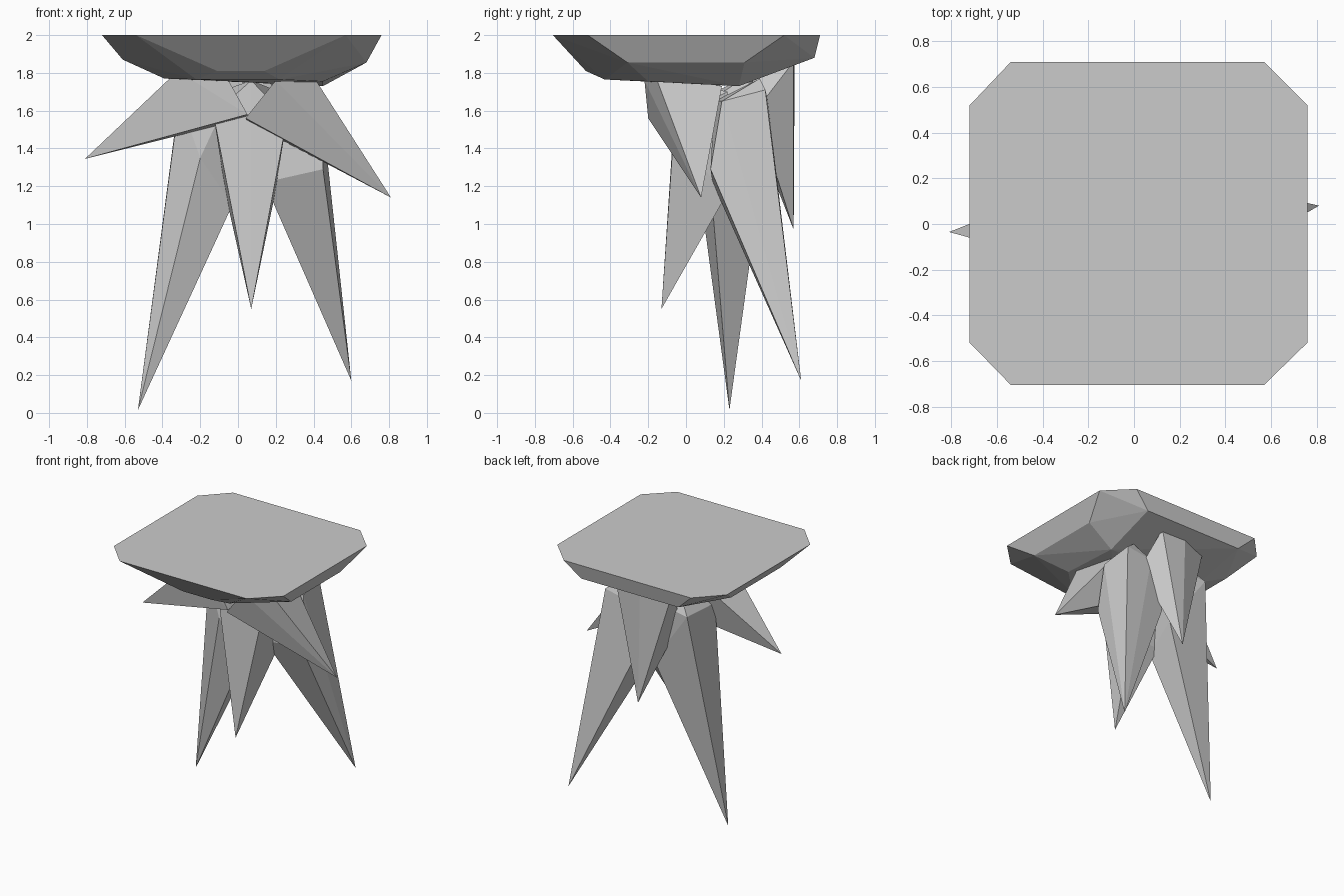
import bpy, bmesh

def rock(name, pts):
    """Flat-faced convex chunk wrapped around a few corner points."""
    bm = bmesh.new()
    for p in pts:
        bm.verts.new(p)
    res = bmesh.ops.convex_hull(bm, input=bm.verts[:])
    loose = [v for v in bm.verts if not v.link_faces]
    bmesh.ops.delete(bm, geom=loose, context='VERTS')
    bmesh.ops.dissolve_limit(bm, angle_limit=0.02, verts=bm.verts[:], edges=bm.edges[:])
    bmesh.ops.recalc_face_normals(bm, faces=bm.faces[:])
    me = bpy.data.meshes.new(name)
    bm.to_mesh(me)
    bm.free()
    ob = bpy.data.objects.new(name, me)
    bpy.context.collection.objects.link(ob)
    return ob

# Platform: chamfered square top, tapering underside
top = [(x, y, 2) for y in (-0.705, 0.71) for x in (-0.54, 0.57)]
top += [(x, y, 2) for x in (-0.72, 0.76) for y in (-0.52, 0.52)]
middle = [(-0.11, -0.53, 1.81), (0.14, -0.53, 1.81),
          (0.68, -0.31, 1.855), (0.68, 0.31, 1.855),
          (0.44, 0.68, 1.88), (-0.41, 0.68, 1.88),
          (-0.61, 0.31, 1.87), (-0.61, -0.31, 1.87)]
bottom = [(-0.22, -0.43, 1.765), (0.22, -0.43, 1.765), (0.45, -0.2, 1.755),
          (0.45, 0.28, 1.73), (-0.39, 0.28, 1.77), (-0.39, -0.2, 1.77)]
rock("platform", top + middle + bottom)

# Splayed side spikes
rock("left_side_spike", [(-0.81, -0.035, 1.345), (-0.32, -0.17, 1.81), (-0.32, 0.16, 1.79),
     (-0.05, -0.2, 1.76), (0.05, -0.2, 1.58), (0.05, 0.15, 1.56), (-0.05, 0.15, 1.76)])
rock("right_side_spike", [(0.81, 0.08, 1.14), (0.4, -0.16, 1.78), (0.36, 0.19, 1.73),
     (0.2, -0.22, 1.76), (0.04, -0.2, 1.56), (0.05, 0.15, 1.54), (0.2, 0.17, 1.74)])

# Downward spikes
rock("front_spike", [(0.07, -0.13, 0.55), (-0.13, -0.06, 1.58), (0.26, -0.06, 1.56),
     (-0.06, 0.2, 1.13), (0.19, 0.2, 1.13), (-0.1, 0.22, 1.7), (0.22, 0.22, 1.7),
     (0.07, -0.05, 1.76)])
rock("right_long_spike", [(0.6, 0.61, 0.17), (0.41, 0.42, 1.71), (0.44, 0.19, 1.65),
     (0.45, 0.13, 1.29), (0.12, 0.46, 1.27), (0.2, 0.43, 1.67),
     (0.14, 0.14, 1.22), (0.18, 0.15, 1.65), (0.33, 0.39, 1.77)])
rock("left_long_spike", [(-0.53, 0.23, 0.015), (-0.31, 0.43, 1.68), (-0.31, 0.08, 1.66),
     (-0.03, 0.14, 1.1), (0.0, 0.4, 1.25), (-0.2, 0.05, 1.35),
     (-0.08, 0.4, 1.7), (-0.06, 0.12, 1.65), (-0.2, 0.35, 1.8)])
rock("back_short_spike", [(0.02, 0.57, 0.97), (0.21, 0.57, 1.86), (-0.23, 0.5, 1.87),
     (0.26, 0.37, 1.6), (-0.19, 0.33, 1.58), (0.0, 0.575, 1.86),
     (0.15, 0.35, 1.78), (-0.12, 0.33, 1.78)])
